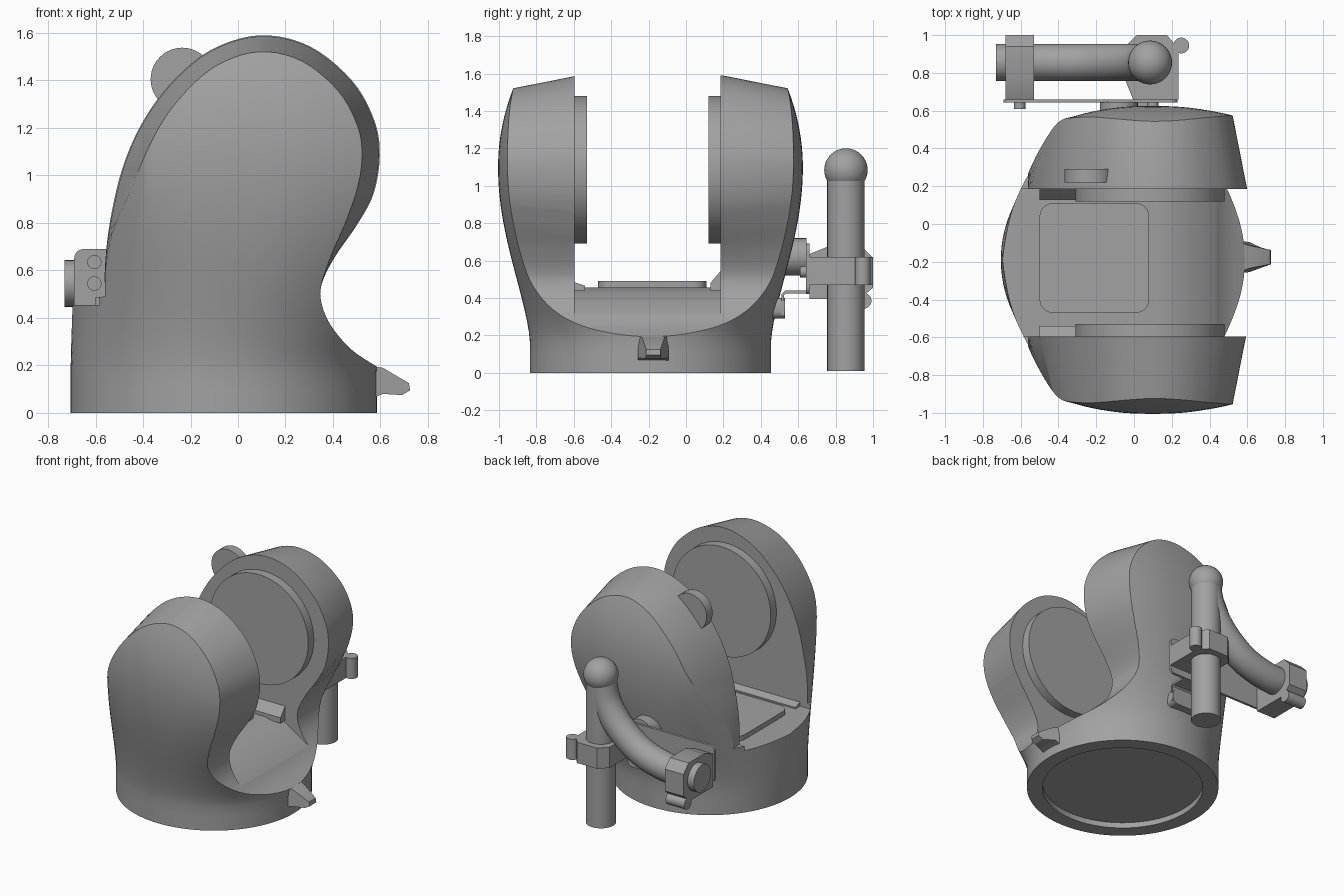
import bpy, bmesh, math
from mathutils import Vector

if "Cube" in bpy.data.objects:
    bpy.data.objects.remove(bpy.data.objects["Cube"])

grey = bpy.data.materials.new("plain grey")
grey.use_nodes = True
COLOR = (0.36, 0.36, 0.36, 1)
grey.diffuse_color = COLOR
grey.node_tree.nodes["Principled BSDF"].inputs["Base Color"].default_value = COLOR
MID = -0.19  # depth of the symmetry plane of the yoke


def finish(name, bm, helper=False):
    bmesh.ops.recalc_face_normals(bm, faces=bm.faces)
    me = bpy.data.meshes.new(name)
    bm.to_mesh(me)
    bm.free()
    me.materials.append(grey)
    ob = bpy.data.objects.new(name, me)
    bpy.context.collection.objects.link(ob)
    if not helper:
        smooth(ob)
    return ob


def smooth(ob):
    bpy.ops.object.select_all(action="DESELECT")
    ob.select_set(True)
    bpy.context.view_layer.objects.active = ob
    bpy.ops.object.shade_smooth_by_angle(angle=math.radians(30))


def loft(name, rings, helper=False):
    bm = bmesh.new()
    loops = [[bm.verts.new(p) for p in r] for r in rings]
    n = len(loops[0])
    for a, b in zip(loops, loops[1:]):
        for i in range(n):
            bm.faces.new((a[i], a[(i + 1) % n], b[(i + 1) % n], b[i]))
    bm.faces.new(loops[0])
    bm.faces.new(loops[-1])
    return finish(name, bm, helper)


def prism(name, pts, lo, hi, axis="y", helper=False):
    def put(p, d):
        return {"x": (d, p[0], p[1]), "y": (p[0], d, p[1]), "z": (p[0], p[1], d)}[axis]
    return loft(name, [[put(p, d) for p in pts] for d in (lo, hi)], helper)


def circle(cx, cy, r, n=64):
    return [(cx + r * math.cos(i * math.tau / n), cy + r * math.sin(i * math.tau / n)) for i in range(n)]


def rect(x0, x1, y0, y1, r=0.0):
    if not r:
        return [(x0, y0), (x1, y0), (x1, y1), (x0, y1)]
    out = []
    for k, (cx, cy) in enumerate(((x1 - r, y1 - r), (x0 + r, y1 - r), (x0 + r, y0 + r), (x1 - r, y0 + r))):
        for j in range(7):
            a = (k + j / 6) * math.pi / 2
            out.append((cx + r * math.cos(a), cy + r * math.sin(a)))
    return out


def spline(pts, steps):
    p = [Vector(q) for q in pts]
    p = [2 * p[0] - p[1]] + p + [2 * p[-1] - p[-2]]
    out = []
    for a, b, c, d in zip(p, p[1:], p[2:], p[3:]):
        for s in range(steps):
            t = s / steps
            out.append(0.5 * (2 * b + (c - a) * t + (2 * a - 5 * b + 4 * c - d) * t * t
                              + (3 * b - a - 3 * c + d) * t ** 3))
    return out + [p[-2]]


def boolean(ob, other, op):
    other.hide_render = True
    m = ob.modifiers.new(op, "BOOLEAN")
    m.operation, m.object, m.solver = op, other, "EXACT"
    bpy.context.view_layer.objects.active = ob
    bpy.ops.object.modifier_apply(modifier=m.name)
    bpy.data.objects.remove(other)


# Bulging body: round at the base, broad and shallow-domed at arm height
half = spline([(0.72, 0), (0.74, 0.4), (0.66, 0.71), (0.52, 0.765), (0.3, 0.805), (0.1, 0.815),
               (-0.1, 0.805), (-0.3, 0.765), (-0.43, 0.7), (-0.58, 0.42), (-0.68, 0)], 5)
broad = half + [Vector((p.x, -p.y)) for p in half[-2:0:-1]]
n = len(broad)


def blend(z):
    t = min(max((z - 0.17) / 0.93, 0), 1)
    return math.sin(t * math.pi / 2) ** 1.4


rings = []
for z in [0, 0.1] + [0.17 + 0.05 * k for k in range(32)]:
    w = blend(z)
    shrink = 1 - 0.09 * (max(z - 1.1, 0) / 0.4) ** 2
    ring = []
    for i, p in enumerate(broad):
        a = math.tau * i / n
        x = (1 - w) * (-0.06 + 0.645 * math.cos(a)) + w * p.x
        y = (1 - w) * 0.645 * math.sin(a) + w * p.y * shrink
        ring.append((x, MID + y, z))
    rings.append(ring)
body = loft("yoke_body", rings, True)

# Side outline of the yoke, tapering toward the outside of each arm
curve = spline([(-0.56, 0.49), (-0.56, 0.62), (-0.54, 0.8), (-0.49, 1.02), (-0.41, 1.21), (-0.29, 1.38),
                (-0.12, 1.525), (0.09, 1.59), (0.3, 1.545), (0.48, 1.4), (0.575, 1.23), (0.597, 1.08),
                (0.57, 0.92), (0.5, 0.79), (0.41, 0.66), (0.355, 0.55), (0.35, 0.47), (0.39, 0.37),
                (0.48, 0.265), (0.6, 0.185)], 5)
outline = [Vector((-0.9, -0.1)), Vector((-0.9, 0.465))] + curve + [Vector((0.9, 0.1)), Vector((0.9, -0.1))]


def tapered(p, scale):
    t = min(max((p.y - 0.5) / 0.45, 0), 1)
    q = p + (Vector((0.09, 1.08)) - p) * scale * t * t * (3 - 2 * t)
    return q


rings = []
for d, s in ((-0.9, 0.2), (-0.385, 0), (0.385, 0), (0.9, 0.2)):
    rings.append([(q.x, MID + d, q.y) for q in (tapered(p, s) for p in outline)])
boolean(body, loft("outline_cutter", rings, True), "INTERSECT")

# Opening between the arms, and hollow underside
gap = [(-1, 0.455), (0.12, 0.455), (0.24, 0.43), (0.45, 0.3), (1, 0.1), (1, 2), (-1, 2)]
boolean(body, prism("gap_cutter", gap, -0.595, 0.185, helper=True), "DIFFERENCE")
boolean(body, prism("recess_cutter", circle(-0.06, MID, 0.54), -0.1, 0.04, "z", True), "DIFFERENCE")
smooth(body)

# Pivot discs on the inner arm faces
for side, lo, hi in (("front", -0.6, -0.53), ("rear", 0.12, 0.19)):
    prism(side + "_pivot_disc", circle(0.085, 1.085, 0.395, 96), lo, hi)

# Floor hatch and the sloping strip beside it
prism("floor_hatch", rect(-0.5, 0.08, -0.47, 0.11, 0.07), 0.44, 0.49, "z")
prism("rear_floor_strip", [(0.13, 0.44), (0.19, 0.44), (0.19, 0.55), (0.13, 0.48)], -0.5, 0.25, "x")
prism("front_floor_strip", [(-0.6, 0.44), (-0.54, 0.44), (-0.54, 0.465), (-0.6, 0.485)], -0.5, 0.25, "x")

# Round tab on top of the rear arm
prism("arm_tab", circle(-0.235, 1.405, 0.133, 40), 0.22, 0.29)

# Pointed lug on the base
lug = [(0.54, 0.05, 0.085), (0.61, 0.08, 0.08), (0.69, 0.075, 0.042), (0.725, 0.095, 0.038),
       (0.72, 0.125, 0.038), (0.61, 0.19, 0.06), (0.54, 0.2, 0.085)]
loft("base_lug", [[(x, MID + 0.015 + s * w, z) for x, z, w in lug] for s in (-1, 1)])

# Upright pipe with ball top
PX, PY = 0.085, 0.855
prism("upright_pipe", circle(PX, PY, 0.1, 40), 0.01, 1.08, "z")
bm = bmesh.new()
bmesh.ops.create_uvsphere(bm, u_segments=40, v_segments=20, radius=0.116)
bmesh.ops.translate(bm, verts=bm.verts, vec=(PX, PY, 1.084))
finish("pipe_ball", bm)

# Curved branch pipe sweeping down from the ball to a level end
path = spline([(PX, 1.084), (0.04, 0.9), (-0.07, 0.74), (-0.24, 0.61), (-0.44, 0.55), (-0.6, 0.545), (-0.73, 0.545)], 6)
rings = []
for i, p in enumerate(path):
    t = (path[min(i + 1, len(path) - 1)] - path[max(i - 1, 0)]).normalized()
    rings.append([(p.x - t.y * u, PY + v, p.y + t.x * u) for u, v in circle(0, 0, 0.098, 32)])
loft("branch_pipe", rings)

# Clamps around both pipes, each with a small hinge barrel
def clamp_shape(c, d):
    return [(c - 0.09, 0.66), (c + 0.15, 0.66), (c + 0.15, 0.93), (c + 0.09, 1.0), (c - 0.07, 1.0),
            (c - 0.13, 0.94), (c - 0.13, 0.76)]


prism("upright_clamp", clamp_shape(PX, 1), 0.47, 0.62, "z")
prism("upright_hinge", circle(0.25, 0.945, 0.042, 20), 0.47, 0.62, "z")
prism("branch_clamp", [(y, 1.09 - z) for z, y in clamp_shape(0.545, 1)], -0.68, -0.53, "x")
prism("branch_hinge", circle(0.95, 0.385, 0.042, 20), -0.68, -0.53, "x")

# Mounting plate, bolts and strap joining the clamps to the rear arm
prism("mounting_plate", rect(-0.69, 0.23, 0.42, 0.69, 0.04), 0.642, 0.66)
for x, z in ((-0.605, 0.635), (-0.605, 0.545), (0.1, 0.54)):
    prism("plate_bolt", circle(x, z, 0.03, 20), 0.61, 0.65)
prism("plate_strap", [(0.655, 0.44), (0.53, 0.44), (0.51, 0.42), (0.51, 0.31), (0.525, 0.31),
                      (0.525, 0.415), (0.535, 0.425), (0.655, 0.425)], -0.14, 0.1, "x")
prism("strap_pad", rect(-0.14, 0.1, 0.29, 0.4, 0.04), 0.44, 0.53)
prism("arm_boss", circle(-0.08, 0.62, 0.1, 32), 0.5, 0.645)
